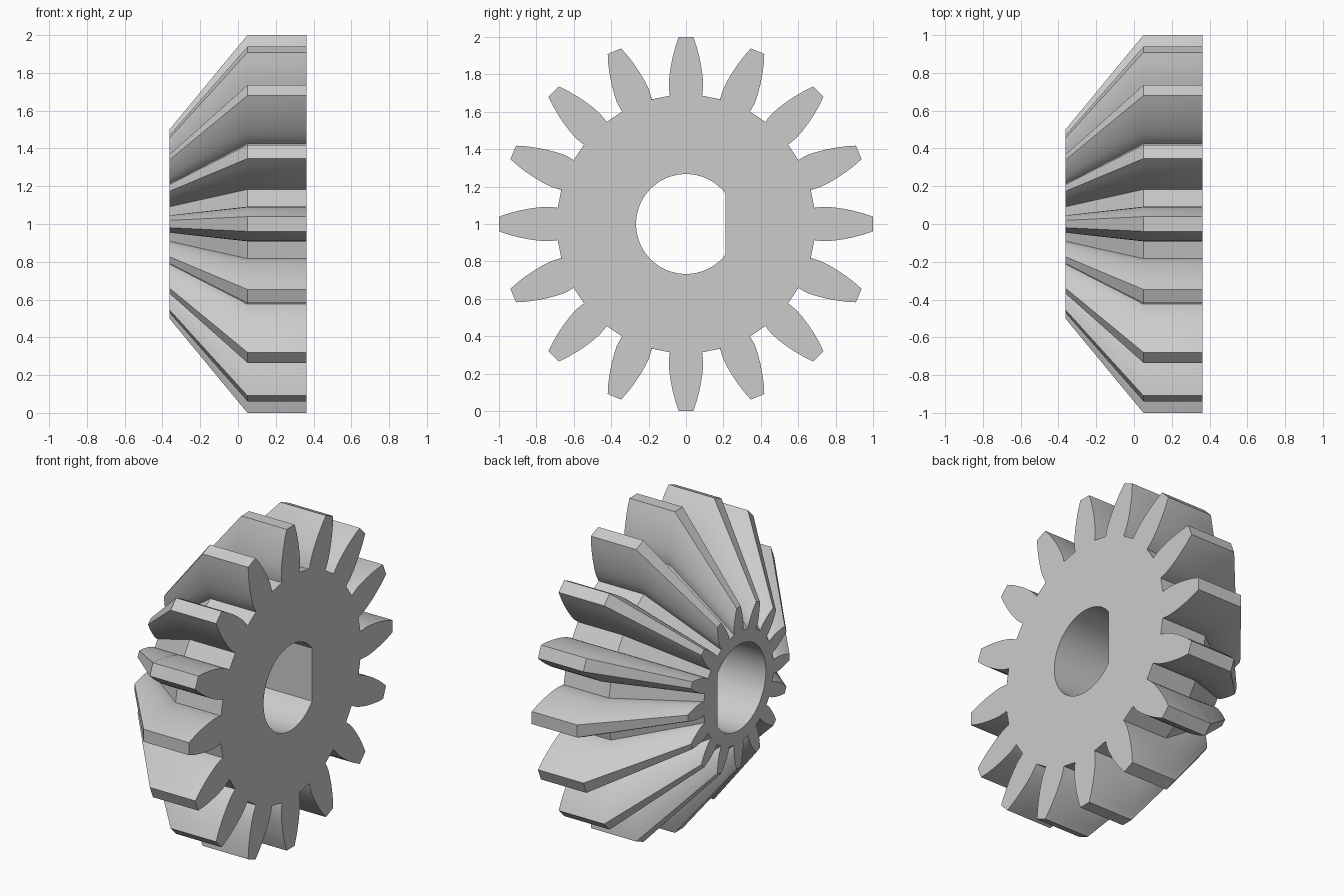
import bpy, bmesh, math
from math import sin, cos, pi

cube = bpy.data.objects.get("Cube")
if cube:
    bpy.data.objects.remove(cube)

TEETH = 16
BORE_R, BORE_FLAT = 0.267, 0.21
# (x position, profile scale): small end, shoulder, large end
SECTIONS = [(-0.363, 0.5), (0.05, 1.0), (0.363, 1.0)]
# Half tooth flank as (half width, height above the axis), root to tip
FLANK = [(0.086, 0.686), (0.090, 0.715), (0.092, 0.745), (0.089, 0.79),
         (0.082, 0.84), (0.072, 0.89), (0.058, 0.945), (0.039, 1.0)]

metal = bpy.data.materials.new("grey metal")
metal.use_nodes = True
grey = (0.6, 0.6, 0.6, 1)
metal.diffuse_color = grey
metal.node_tree.nodes["Principled BSDF"].inputs["Base Color"].default_value = grey


def gear_outline():
    """Closed toothed outline in the y-z plane."""
    tooth = [(-w, h) for w, h in FLANK] + [(w, h) for w, h in reversed(FLANK)]
    points = []
    for i in range(TEETH):
        a = 2 * pi * i / TEETH
        points += [(w * cos(a) + h * sin(a), h * cos(a) - w * sin(a)) for w, h in tooth]
    return points


def bore_outline(steps=64):
    """D-shaped hole, flat towards +y."""
    start = math.acos(BORE_FLAT / BORE_R)
    sweep = 2 * (pi - start)
    return [(BORE_R * cos(start + sweep * i / steps), BORE_R * sin(start + sweep * i / steps))
            for i in range(steps + 1)]


def loft(bm, outline, sections):
    """Wall through scaled copies of an outline; returns its end edge loops."""
    rings = [[bm.verts.new((x, y * s, z * s + 1)) for y, z in outline] for x, s in sections]
    n = len(outline)
    for a, b in zip(rings, rings[1:]):
        for i in range(n):
            j = (i + 1) % n
            bm.faces.new((a[i], a[j], b[j], b[i]))
    return [[bm.edges.get((r[i], r[(i + 1) % n])) for i in range(n)]
            for r in (rings[0], rings[-1])]


# Bevel gear body: toothed wall, bore wall and two end faces
bm = bmesh.new()
outer = loft(bm, gear_outline(), SECTIONS)
inner = loft(bm, bore_outline(), [(SECTIONS[0][0], 1), (SECTIONS[-1][0], 1)])
for rim, hole, side in zip(outer, inner, (-1, 1)):
    bmesh.ops.triangle_fill(bm, edges=rim + hole, use_beauty=True, normal=(side, 0, 0))
bmesh.ops.recalc_face_normals(bm, faces=bm.faces)
mesh = bpy.data.meshes.new("bevel_gear")
bm.to_mesh(mesh)
bm.free()
mesh.materials.append(metal)

gear = bpy.data.objects.new("bevel_gear", mesh)
bpy.context.collection.objects.link(gear)
bpy.ops.object.select_all(action="DESELECT")
gear.select_set(True)
bpy.context.view_layer.objects.active = gear
bpy.ops.object.shade_smooth_by_angle(angle=math.radians(30))
